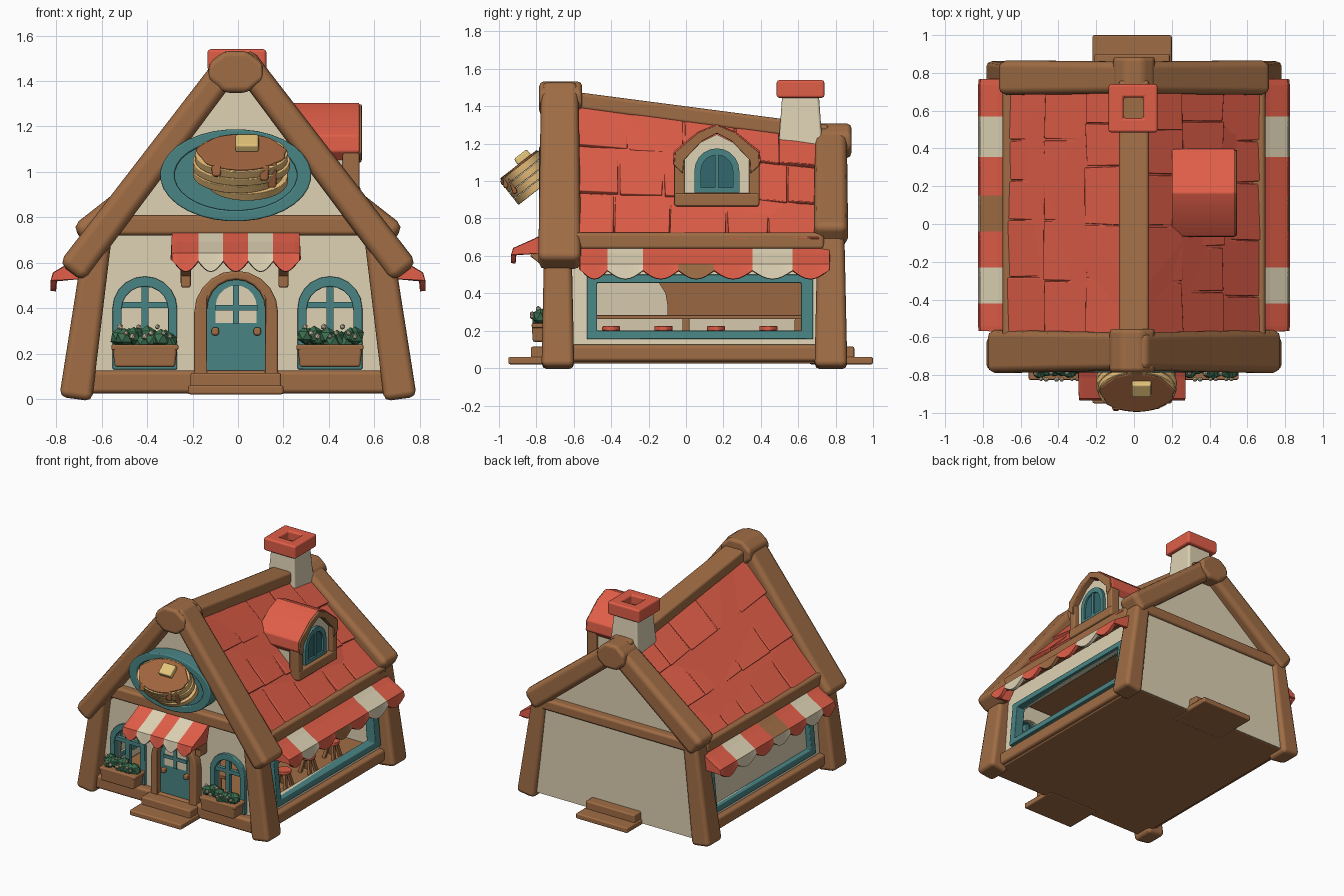
import bpy, bmesh, math, random
from mathutils import Vector as V, Matrix

if "Cube" in bpy.data.objects:
    bpy.data.objects.remove(bpy.data.objects["Cube"])
random.seed(4)

def mat(name, r, g, b):
    m = bpy.data.materials.new(name)
    lin = [(c / 255 / 12.92) if c < 11 else ((c / 255 + .055) / 1.055) ** 2.4 for c in (r, g, b)]
    m.diffuse_color = (*lin, 1)
    m.use_nodes = True
    m.node_tree.nodes["Principled BSDF"].inputs["Base Color"].default_value = m.diffuse_color
    return m

RED, CREAM = mat("roof red", 224, 94, 72), mat("cream plaster", 222, 210, 180)
WOOD, TEAL = mat("brown wood", 160, 109, 69), mat("teal paint", 74, 132, 132)
GLASS, CAKE = mat("dark teal glass", 50, 104, 110), mat("pancake gold", 226, 184, 118)
SYRUP, BUTTER = mat("syrup brown", 160, 100, 62), mat("butter yellow", 228, 196, 122)
GREEN = mat("leaf green", 60, 112, 80)

def finish(bm, name, mats, bev=0.0):
    bmesh.ops.recalc_face_normals(bm, faces=bm.faces)
    me = bpy.data.meshes.new(name)
    bm.to_mesh(me)
    bm.free()
    for m in mats:
        me.materials.append(m)
    ob = bpy.data.objects.new(name, me)
    bpy.context.collection.objects.link(ob)
    if bev:
        b = ob.modifiers.new("bevel", 'BEVEL')
        b.width, b.segments, b.limit_method, b.harden_normals = bev, 2, 'ANGLE', True
        for p in me.polygons:
            p.use_smooth = True
    return ob

def beam(name, a, b, w, d, m, taper=1.0, bev=.02):
    """Squared timber from a to b; d is measured along y (along z for beams running in y)."""
    a, b = V(a), V(b)
    z = (b - a).normalized()
    hint = V((0, 0, 1)) if abs(z.y) > .8 else V((0, 1, 0))
    y = (hint - z * hint.dot(z)).normalized()
    x = y.cross(z)
    bm = bmesh.new()
    bmesh.ops.create_cube(bm, size=1)
    for v in bm.verts:
        c, k = (a, 1) if v.co.z < 0 else (b, taper)
        v.co = c + x * v.co.x * w * k + y * v.co.y * d * k
    return finish(bm, name, [m], bev)

def box(name, x0, x1, y0, y1, z0, z1, m, taper=1.0, bev=.01):
    cx, cy = (x0 + x1) / 2, (y0 + y1) / 2
    return beam(name, (cx, cy, z0), (cx, cy, z1), x1 - x0, y1 - y0, m, taper, bev)

def plate(name, loops, at, depth, m, bev=0.0):
    """Flat shape (first loop outer, others holes) placed by at(u, v), thickened by depth."""
    bm, edges, pairs = bmesh.new(), [], []
    for loop in loops:
        vs = [bm.verts.new(at(*p)) for p in loop]
        for p, q in zip(vs, vs[1:] + vs[:1]):
            edges.append(bm.edges.new((p, q)))
            pairs.append((p, q))
    bmesh.ops.triangle_fill(bm, use_beauty=True, edges=edges)
    twin = {v: bm.verts.new(v.co + V(depth)) for v in list(bm.verts)}
    for f in list(bm.faces):
        bm.faces.new([twin[v] for v in reversed(f.verts)])
    for p, q in pairs:
        bm.faces.new((p, q, twin[q], twin[p]))
    return finish(bm, name, [m], bev)

def rect(u0, u1, v0, v1):
    return [(u0, v0), (u1, v0), (u1, v1), (u0, v1)]

def arch(c, w, z0, z1, n=10):
    r = w / 2
    return [(c - r, z0), (c + r, z0)] + [(c + r * math.cos(math.pi * i / n),
            z1 - r + r * math.sin(math.pi * i / n)) for i in range(n + 1)]

def oval(cu, cv, ru, rv, n=32):
    return [(cu + ru * math.cos(math.tau * (i + .5) / n), cv + rv * math.sin(math.tau * (i + .5) / n)) for i in range(n)]

def facing_y(y):
    return lambda u, v: V((u, y, v))

def facing_x(x):
    return lambda u, v: V((x, u, v))

def leaning(s, off=0.0):
    return lambda u, v: V((s * (.68 + off - .09 * v), u, v))

# floor, ceiling and steps
box("floor", -.68, .68, -.7, .82, .025, .1, WOOD)
box("ceiling", -.58, .58, -.62, .72, .6, .63, WOOD)
for side, s, ys in (("front", -1, (.83, .95)), ("back", 1, (.9, 1.0))):
    box(side + "_step_upper", -.21, .19, *sorted((s * .66, s * ys[0])), .04, .115, WOOD)
    box(side + "_step_lower", -.22, .2, *sorted((s * .66, s * ys[1])), .02, .06, WOOD)

# walls with openings
WX = (-.41, .405)
front_loop = [(-.66, .08), (.66, .08), (.6, .7), (.02, 1.42), (-.02, 1.42), (-.6, .7)]
plate("front_wall", [front_loop] + [arch(x, .22, .2, .505) for x in WX], facing_y(-.68), (0, .05, 0), CREAM)
plate("back_wall", [[(-.68, .03), (.68, .03), (.62, .7), (-.62, .7)]], facing_y(.825), (0, -.08, 0), CREAM)
plate("back_gable", [[(-.62, .66), (.62, .66), (0, 1.22)]], facing_y(.785), (0, -.05, 0), CREAM)
for side, s in (("right", 1), ("left", -1)):
    plate(side + "_wall", [rect(-.66, .76, .08, .68), rect(-.48, .62, .2, .455)], leaning(s), (-s * .04, 0, 0), CREAM)
    plate(side + "_window_frame", [rect(-.53, .68, .155, .5), rect(-.475, .615, .2, .455)],
          leaning(s, .025), (-s * .07, 0, 0), TEAL, .006)
plate("left_window_pane", [rect(-.5, .64, .18, .47)], leaning(-1, -.01), (.02, 0, 0), CREAM)
panel = [(.64, .285), (.64, .48), (-.16, .48), (-.11, .4), (-.1, .34), (-.1, .285)]
plate("inner_wood_panel", [panel], leaning(-1, -.05), (.008, 0, 0), WOOD)

# timber frame
for s, side in ((1, "right"), (-1, "left")):
    for y, end in ((-.685, "front"), (.775, "back")):
        beam(f"{end}_{side}_post", (s * .715, y, 0), (s * .615, y, .72), .145, .175, WOOD, .82, .03)
    beam(side + "_base_beam", (s * .67, -.65, .08), (s * .67, .75, .08), .08, .09, WOOD)
    beam(side + "_eave_beam", (s * .655, -.62, .68), (s * .655, .74, .68), .08, .09, WOOD)
    beam(side + "_front_gable_beam", (s * .01, -.675, 1.51), (s * .735, -.675, .555), .12, .2, WOOD, 1.15, .04)
    beam(side + "_back_gable_beam", (s * .01, .775, 1.235), (s * .685, .775, .7), .14, .17, WOOD, 1.08, .04)
beam("front_base_beam", (-.66, -.685, .075), (.66, -.685, .075), .1, .11, WOOD)
beam("front_cross_beam", (-.6, -.685, .765), (.6, -.685, .765), .09, .11, WOOD)
beam("back_cross_beam", (-.6, .8, .7), (.6, .8, .7), .08, .09, WOOD)
beam("ridge_beam", (0, -.62, 1.435), (0, .76, 1.255), .16, .09, WOOD)
plate("front_ridge_knob", [oval(-.01, 1.44, .13, .1, 8)], facing_y(-.785), (0, .23, 0), WOOD, .025)
plate("back_ridge_knob", [oval(0, 1.215, .12, .1, 8)], facing_y(.885), (0, -.2, 0), WOOD, .025)

# roof: base sheet and overlapping tiles on a ruled slope
def roof(s, y, v, lift):
    zr = 1.465 - .19 * (y + .6) / 1.32
    return V((s * .67 * v, y, zr + (.68 - zr) * v)) + V((s * .76, 0, .65)) * lift

bm = bmesh.new()
def tile(s, y0, y1, v0, v1, l0, l1, t):
    j = lambda: random.uniform(-.006, .006)
    spots = [(y0 + j(), v0, l0), (y1 + j(), v0, l0), (y1 + j(), v1 + j(), l1 + j()), (y0 + j(), v1 + j(), l1 + j())]
    lo = [bm.verts.new(roof(s, y, v, l - t)) for y, v, l in spots]
    hi = [bm.verts.new(roof(s, y, v, l)) for y, v, l in spots]
    bm.faces.new(lo)
    bm.faces.new(hi)
    for i in range(4):
        k = (i + 1) % 4
        bm.faces.new((lo[i], lo[k], hi[k], hi[i]))
for s in (1, -1):
    tile(s, -.6, .72, .0, 1.0, 0, 0, .03)
    for row in range(3):
        y = -.6
        while y < .72:
            w = random.uniform(.2, .32)
            e = y + w if y + w < .6 else .72
            tile(s, y + .003, e - .003, .03 + row * .325, .03 + (row + 1) * .325, .008, .028, .03)
            y = e
finish(bm, "roof_tiles", [RED], .006)

# chimney
box("chimney", -.12, .12, .49, .735, 1.12, 1.46, CREAM, .8, .015)
plate("chimney_cap", [rect(-.135, .125, .485, .74), rect(-.055, .05, .56, .67)],
      lambda u, v: V((u, v, 1.445)), (0, 0, .095), RED, .014)
box("chimney_flue", -.06, .06, .55, .68, 1.44, 1.475, WOOD, 1, 0)

# dormer on the right slope
DY = .165
hood = [(-.235, 1.09), (-.23, 1.16), (-.1, 1.265), (0, 1.305), (.1, 1.265), (.23, 1.16), (.235, 1.09)]
def hood_loop(k, t):
    return [(DY + u * k, z - (1 - k) * .2) for u, z in hood] + [(DY + u * (k - t), z - .05) for u, z in reversed(hood)]
plate("dormer_body", [[(DY - .2, .8), (DY + .2, .8), (DY + .2, 1.1), (DY + .1, 1.2), (DY, 1.25),
      (DY - .1, 1.2), (DY - .2, 1.1)]], facing_x(.5), (-.28, 0, 0), CREAM)
plate("dormer_roof", [hood_loop(1, .2)], facing_x(.535), (-.335, 0, 0), RED, .008)
plate("dormer_hood_trim", [hood_loop(.97, .2)], facing_x(.545), (-.05, 0, 0), WOOD, .006)
for k in (-1, 1):
    box("dormer_post", .46, .535, DY + k * .2 - .028, DY + k * .2 + .028, .87, 1.12, WOOD)
box("dormer_sill", .44, .54, DY - .225, DY + .225, .865, .935, WOOD)
plate("dormer_window_frame", [arch(DY, .24, .94, 1.175), arch(DY, .17, .965, 1.14)], facing_x(.52), (-.03, 0, 0), TEAL)
plate("dormer_glass", [arch(DY, .18, .96, 1.145)], facing_x(.506), (-.008, 0, 0), GLASS)
box("dormer_mullion", .5, .516, DY - .01, DY + .01, .96, 1.14, TEAL, 1, 0)

# striped awnings with scalloped edge; each stripe has colours for its upper, lower and hanging part
def awning(name, cuts, stripes, depth, top, drop, at):
    bm, K, pal, ends = bmesh.new(), 8, [RED, CREAM, WOOD], []
    edge = top - drop
    for a, b, cols in zip(cuts, cuts[1:], stripes):
        rows = []
        for o, z, h in ((0, top, 0), (depth * .5, top - drop * .55, 0), (depth, edge, 0), (depth + .008, edge - .03, .045)):
            rows.append([bm.verts.new(at(a + (b - a) * k / K, o, z - h * math.sin(math.pi * k / K))) for k in range(K + 1)])
        ends.append(rows)
        for r in range(3):
            for k in range(K):
                f = bm.faces.new((rows[r][k], rows[r][k + 1], rows[r + 1][k + 1], rows[r + 1][k]))
                f.material_index = pal.index(cols[r])
    for a, rows, k in ((cuts[0], ends[0], 0), (cuts[-1], ends[-1], K)):
        bm.faces.new([row[k] for row in rows] + [bm.verts.new(at(a, .05, edge - .02))])
    bmesh.ops.remove_doubles(bm, verts=bm.verts, dist=.0005)
    ob = finish(bm, name, pal)
    m = ob.modifiers.new("thick", 'SOLIDIFY')
    m.thickness, m.offset = .024, 0
R3, C3 = [RED] * 3, [CREAM] * 3
CUTS = [-.56, -.42, -.23, -.04, .15, .355, .57, .76]
for side, s, mid in (("right", 1, [RED, RED, WOOD]), ("left", -1, [WOOD, WOOD, CREAM])):
    awning(side + "_awning", CUTS, [R3, C3, R3, mid, R3, C3, R3], .185, .67, .12,
           lambda a, o, z, s=s: V((s * (.62 + o), a, z)))
awning("door_awning", [-.285 + .11 * i for i in range(6)], [R3, C3, R3, C3, R3], .21, .735, .1,
       lambda a, o, z: V((a, -.705 - o, z)))
for x in (-.23, .2):
    beam("awning_bracket", (x, -.69, .52), (x, -.82, .62), .045, .05, WOOD, 1, .008)
    box("awning_bracket_foot", x - .022, x + .022, -.76, -.66, .49, .6, WOOD)

# front windows and flower boxes
for x in WX:
    plate("front_window_frame", [arch(x, .285, .13, .54), arch(x, .205, .2, .495)], facing_y(-.705), (0, .05, 0), TEAL, .006)
    box("window_mullion", x - .015, x + .015, -.7, -.67, .18, .52, TEAL, 1, 0)
    box("window_crossbar", x - .11, x + .11, -.7, -.67, .4, .428, TEAL, 1, 0)
    beam("flower_box", (x, -.765, .14), (x, -.765, .235), .265, .11, WOOD, 1.08, .012)
    box("flower_box_rim", x - .148, x + .148, -.825, -.7, .215, .24, WOOD, 1, .008)
    for name, m, n, r0, r1 in (("leaves", GREEN, 12, .036, .046), ("flowers", CREAM, 9, .011, .015)):
        bm = bmesh.new()
        for i in range(n):
            t = -.11 + .22 * i / (n - 1)
            p = V((x + t, random.uniform(-.785, -.74), random.uniform(.25, .28)))
            if m == CREAM:
                p.y, p.z = (-.822, .275 + .015 * (i % 2)) if i % 3 else (-.79, .318)
            bmesh.ops.create_icosphere(bm, subdivisions=1, radius=random.uniform(r0, r1), matrix=Matrix.Translation(p))
        finish(bm, name, [m])

# door
plate("door_frame", [arch(-.008, .37, .1, .565), arch(-.008, .255, .1, .525)], facing_y(-.745), (0, .08, 0), WOOD, .012)
plate("door", [arch(-.008, .265, .1, .53)], facing_y(-.71), (0, .03, 0), TEAL)
plate("door_glass", [arch(-.008, .18, .335, .5)], facing_y(-.714), (0, .006, 0), CREAM)
box("door_mullion", -.021, .005, -.722, -.7, .33, .5, TEAL, 1, 0)
box("door_crossbar", -.1, .085, -.722, -.7, .39, .414, TEAL, 1, 0)
for x in (-.1, .085):
    box("door_knob", x - .016, x + .016, -.74, -.7, .28, .315, WOOD)

# pancake sign
plate("sign_plate", [oval(-.01, .985, .333, .203)], facing_y(-.765), (0, .09, 0), TEAL, .01)
plate("sign_plate_rim", [oval(-.01, .985, .333, .203), oval(-.01, .985, .27, .155)], facing_y(-.785), (0, .04, 0), TEAL, .008)
T = math.radians(38)
UP, FWD = V((0, -math.sin(T), math.cos(T))), V((0, -math.cos(T), -math.sin(T)))
def on_stack(h, dx=0):
    return lambda u, v: V((.005 + dx + u, -.79, .955)) + FWD * v + UP * h
for i, (dx, r) in enumerate(((.035, .18), (-.005, .2), (.01, .215), (.01, .205))):
    plate(f"pancake_{i + 1}", [oval(0, 0, r, .135)], on_stack(i * .041, dx), UP * .039, CAKE, .015)
plate("syrup", [[(u * (1 + .05 * math.sin(5 * i / 4)), v) for i, (u, v) in enumerate(oval(.01, 0, .192, .126))]],
      on_stack(.16), UP * .012, SYRUP, .005)
for u, v, l in ((.145, .1, .11), (.11, .122, .055), (-.1, .125, .03)):
    top = on_stack(.166)(u, v)
    beam("syrup_drip", top - FWD * .03, top - UP * l + FWD * .01, .045, .03, SYRUP, .8, .01)
butter = on_stack(.168)(.035, -.04)
beam("butter", butter, butter + UP * .04, .105, .09, BUTTER, .95, .01)

# interior counter and stools
box("counter_top", .1, .28, -.55, .66, .262, .284, WOOD, 1, .004)
for y in (-.5, 0, .6):
    box("counter_leg", .17, .21, y - .02, y + .02, .1, .265, WOOD)
for i in range(4):
    y = -.4 + i * .28
    plate("stool_seat", [oval(.46, y, .05, .05, 12)], lambda u, v: V((u, v, .2)), (0, 0, .025), RED, .006)
    for k in range(4):
        c, s = math.cos(math.pi * (k + .5) / 2), math.sin(math.pi * (k + .5) / 2)
        beam("stool_leg", (.46 + c * .055, y + s * .055, .1), (.46 + c * .025, y + s * .025, .205), .022, .022, WOOD, 1, 0)
